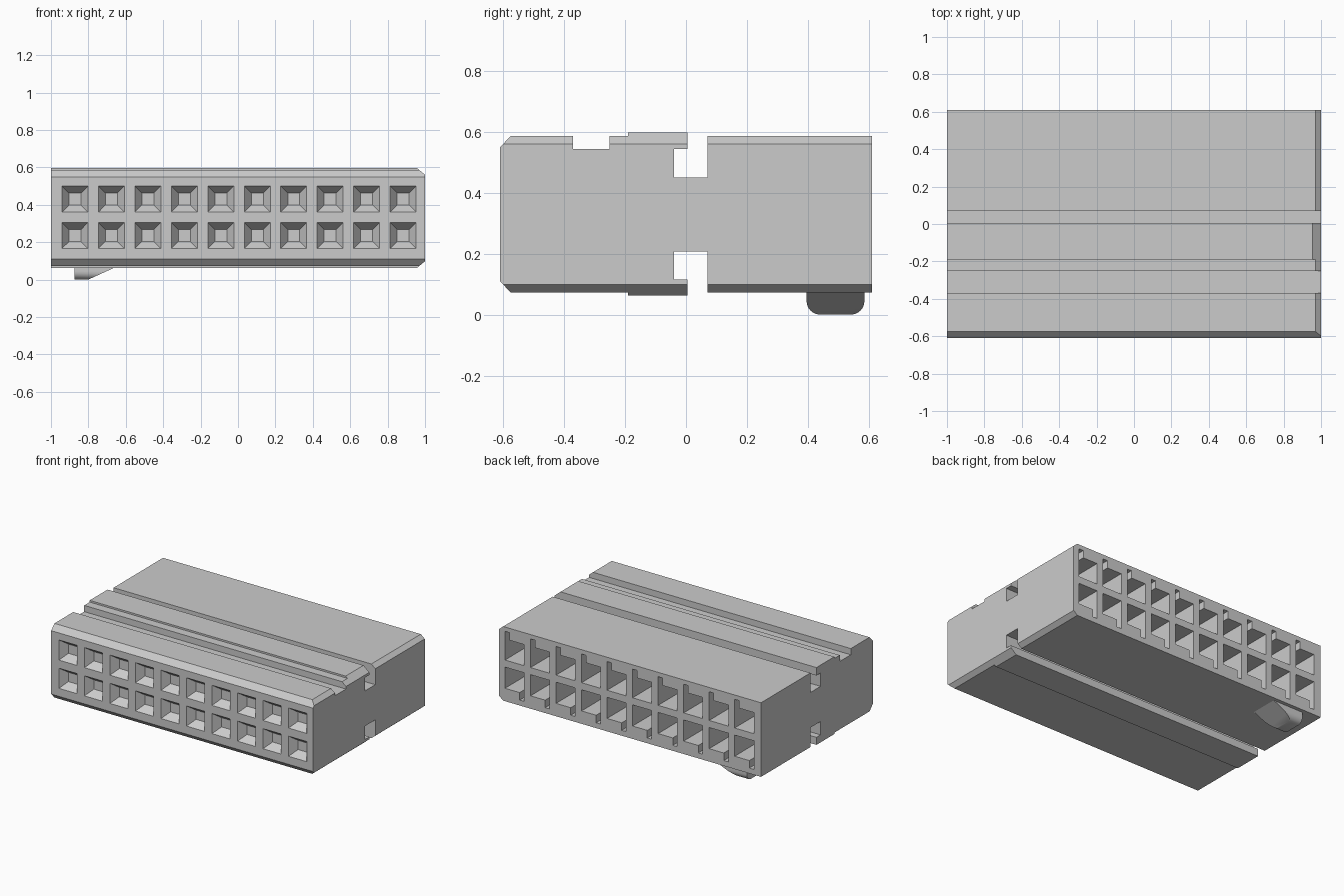
import bpy, bmesh, math
from mathutils import Vector

if "Cube" in bpy.data.objects:
    bpy.data.objects.remove(bpy.data.objects["Cube"])


def prism(bm, loop_a, loop_b):
    """Closed solid between two matching loops of 3D points."""
    a = [bm.verts.new(p) for p in loop_a]
    b = [bm.verts.new(p) for p in loop_b]
    n = len(a)
    bm.faces.new(a)
    bm.faces.new(b[::-1])
    for i in range(n):
        j = (i + 1) % n
        bm.faces.new((a[j], a[i], b[i], b[j]))


def along_x(bm, prof, x0, x1):
    prism(bm, [(x0, y, z) for y, z in prof], [(x1, y, z) for y, z in prof])


def along_y(bm, prof, y0, y1):
    prism(bm, [(x, y0, z) for x, z in prof], [(x, y1, z) for x, z in prof])


def finish(bm, name):
    bmesh.ops.recalc_face_normals(bm, faces=bm.faces[:])
    me = bpy.data.meshes.new(name)
    bm.to_mesh(me)
    bm.free()
    ob = bpy.data.objects.new(name, me)
    bpy.context.collection.objects.link(ob)
    return ob


# Housing: side profile with locking slots, groove and raised band
bm = bmesh.new()
along_x(bm, [
    (-0.61, 0.11), (-0.575, 0.073), (-0.19, 0.073), (-0.19, 0.063),
    (0.005, 0.063), (0.005, 0.115), (-0.04, 0.115), (-0.04, 0.207),
    (0.07, 0.207), (0.07, 0.073), (0.61, 0.073), (0.61, 0.585),
    (0.07, 0.585), (0.07, 0.45), (-0.04, 0.45), (-0.04, 0.542),
    (0.005, 0.542), (0.005, 0.597), (-0.19, 0.597), (-0.19, 0.585),
    (-0.25, 0.585), (-0.25, 0.542), (-0.37, 0.542), (-0.37, 0.585),
    (-0.575, 0.585), (-0.61, 0.548)], -1, 1)
housing = finish(bm, "connector_housing")

# Cutter: end chamfers, front funnels and rear sockets
bm = bmesh.new()
for s in (1, -1):
    mid = 0.329
    along_y(bm, [(1.024, mid + s * 0.211), (0.934, mid + s * 0.286),
                 (1.024, mid + s * 0.286)], -0.8, 0.8)


def square(cx, cz, r, y):
    return [(cx + i * r, y, cz + k * r)
            for i, k in ((-1, -1), (1, -1), (1, 1), (-1, 1))]


h = 0.073
for col in range(10):
    cx = -0.872 + col * 0.195
    for cz, s in ((0.43, 1), (0.235, -1)):
        # funnel, started slightly outside the front face
        prism(bm, square(cx, cz, 0.077, -0.62), square(cx, cz, 0.032, -0.56))
        # socket with a narrow key slot on one corner
        sock = [(-h, -h), (h, -h), (h, 0.125), (h - 0.034, 0.125),
                (h - 0.034, h), (-h, h)]
        along_y(bm, [(cx + s * u, cz + s * v) for u, v in sock], 0.16, 0.65)
cutter = finish(bm, "cavity_cutter")
cutter.hide_render = True

mod = housing.modifiers.new("cavities", 'BOOLEAN')
mod.operation = 'DIFFERENCE'
mod.solver = 'EXACT'
mod.object = cutter
bpy.context.view_layer.objects.active = housing
bpy.ops.object.modifier_apply(modifier=mod.name)
bpy.data.objects.remove(cutter)

# Polarising peg: rounded underside, ramped toward the middle
bm = bmesh.new()
r, y0, y1 = 0.045, 0.395, 0.585
prof = [(y1, 0.08), (y0, 0.08)]
for cy, start in ((y0 + r, 180), (y1 - r, 270)):
    for i in range(7):
        a = math.radians(start + i * 15)
        prof.append((cy + r * math.cos(a), r + r * math.sin(a)))
along_x(bm, prof, -0.875, -0.6)
cut = bmesh.ops.bisect_plane(
    bm, geom=bm.verts[:] + bm.edges[:] + bm.faces[:],
    plane_co=Vector((-0.80, 0, 0)), plane_no=Vector((0.073, 0, -0.16)),
    clear_outer=True)
bmesh.ops.holes_fill(bm, edges=[e for e in bm.edges if e.is_boundary], sides=0)
peg = finish(bm, "polarising_peg")
bpy.ops.object.select_all(action='DESELECT')
peg.select_set(True)
bpy.context.view_layer.objects.active = peg
bpy.ops.object.shade_smooth_by_angle(angle=math.radians(25))
